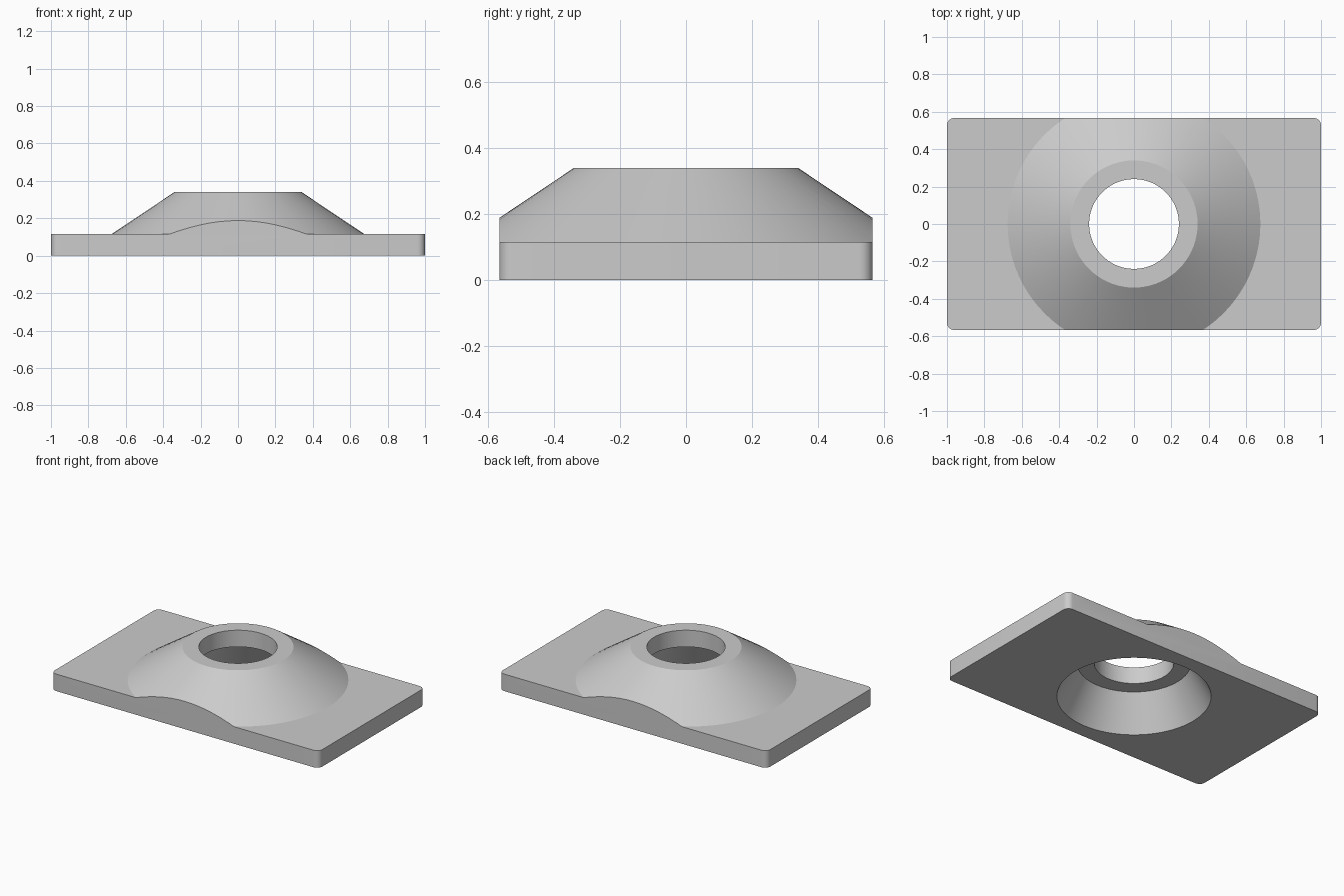
import bpy, bmesh, math

SEGMENTS = 72
HALF_X, HALF_Y = 1.0, 0.567
PLATE_TOP, BOSS_TOP = 0.115, 0.34

cube = bpy.data.objects.get("Cube")
if cube:
    bpy.data.objects.remove(cube, do_unlink=True)

grey = bpy.data.materials.new("plain_grey")
grey.use_nodes = True
colour = (0.6, 0.6, 0.6, 1)
grey.diffuse_color = colour
grey.node_tree.nodes["Principled BSDF"].inputs["Base Color"].default_value = colour


def add_object(name, bm):
    bmesh.ops.recalc_face_normals(bm, faces=bm.faces[:])
    mesh = bpy.data.meshes.new(name)
    bm.to_mesh(mesh)
    bm.free()
    mesh.materials.append(grey)
    obj = bpy.data.objects.new(name, mesh)
    bpy.context.collection.objects.link(obj)
    return obj


def box(name, half_x, half_y, low, high, corner=0):
    """Upright block with optionally rounded vertical corners."""
    bm = bmesh.new()
    bmesh.ops.create_cube(bm, size=2)
    for v in bm.verts:
        v.co = (v.co.x * half_x, v.co.y * half_y, high if v.co.z > 0 else low)
    if corner:
        upright = [e for e in bm.edges if abs(e.verts[0].co.z - e.verts[1].co.z) > 0.01]
        bmesh.ops.bevel(bm, geom=upright, offset=corner, segments=6,
                        profile=0.5, affect='EDGES')
    return add_object(name, bm)


def lathe(name, profile):
    """Solid of revolution: stacked rings of (radius, height), capped at both ends."""
    bm = bmesh.new()
    rings = []
    for r, z in profile:
        rings.append([bm.verts.new((r * math.cos(a), r * math.sin(a), z))
                      for a in (2 * math.pi * i / SEGMENTS for i in range(SEGMENTS))])
    for low, high in zip(rings, rings[1:]):
        for i in range(SEGMENTS):
            j = (i + 1) % SEGMENTS
            bm.faces.new((low[i], low[j], high[j], high[i]))
    bm.faces.new(rings[0])
    bm.faces.new(rings[-1])
    return add_object(name, bm)


# Oversized plate and conical boss, later trimmed to the outline
base = box("mounting_plate", 1.2, 0.8, -0.1, PLATE_TOP)
boss = lathe("conical_boss", [(0.773, 0.05), (0.34, BOSS_TOP)])

# Rounded outline that trims plate and boss flush
outline = box("outline_trim", HALF_X, HALF_Y, 0, 0.6, corner=0.04)

# Through hole with a tapered recess underneath
bore = lathe("bore_cutter", [(0.521, -0.1), (0.343, 0.228), (0.24, 0.228), (0.24, 0.6)])

for helper, operation in ((boss, 'UNION'), (outline, 'INTERSECT'), (bore, 'DIFFERENCE')):
    helper.hide_render = True
    mod = base.modifiers.new(helper.name, 'BOOLEAN')
    mod.operation = operation
    mod.solver = 'EXACT'
    mod.object = helper

# Bake the cuts, drop the helpers
bpy.context.view_layer.update()
result = bpy.data.meshes.new_from_object(
    base.evaluated_get(bpy.context.evaluated_depsgraph_get()))
base.modifiers.clear()
base.data = result
result.materials.clear()
result.materials.append(grey)
for helper in (boss, outline, bore):
    bpy.data.objects.remove(helper, do_unlink=True)

# Smooth round walls, sharp rims
bpy.ops.object.select_all(action='DESELECT')
base.select_set(True)
bpy.context.view_layer.objects.active = base
bpy.ops.object.shade_smooth_by_angle(angle=math.radians(25))
